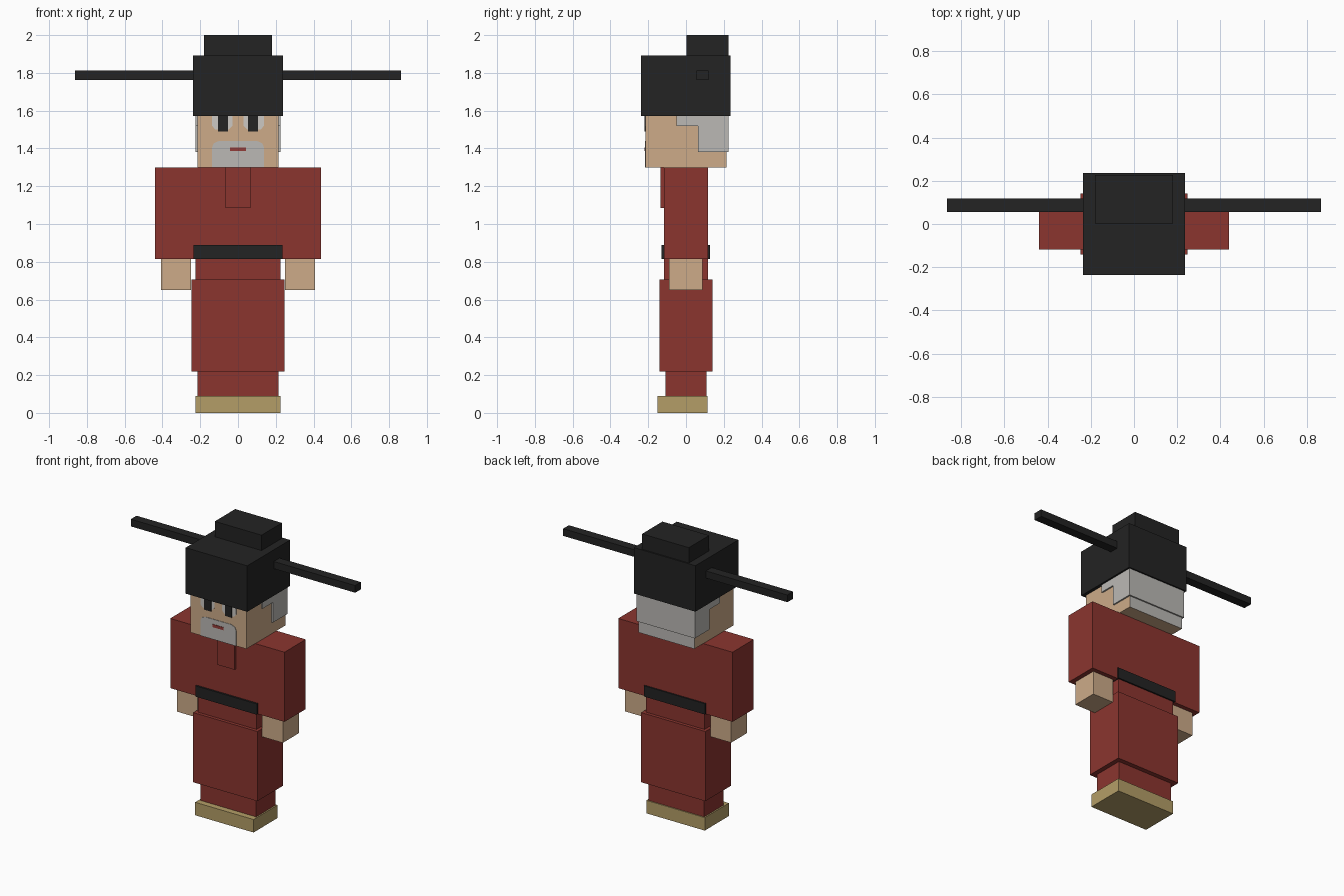
import bpy
import bmesh

if "Cube" in bpy.data.objects:
    bpy.data.objects.remove(bpy.data.objects["Cube"], do_unlink=True)


def material(name, r, g, b):
    # 8-bit display colour to linear
    lin = [((c / 255 + 0.055) / 1.055) ** 2.4 for c in (r, g, b)] + [1.0]
    m = bpy.data.materials.new(name)
    m.use_nodes = True
    m.diffuse_color = lin
    bsdf = next(n for n in m.node_tree.nodes if n.type == 'BSDF_PRINCIPLED')
    bsdf.inputs["Base Color"].default_value = lin
    bsdf.inputs["Roughness"].default_value = 0.9
    return m


RED = material("robe red", 139, 53, 47)
BLACK = material("hat black", 35, 35, 35)
SKIN = material("skin tan", 205, 171, 137)
GREY = material("hair grey", 187, 185, 181)
WHITE = material("eye white", 204, 200, 195)
LIP = material("lip red", 146, 60, 56)
OCHRE = material("shoe ochre", 180, 158, 103)


def prism(name, points, axis, lo, hi, *mats):
    """Extrude a 2D outline along x (points are y, z) or y (points are x, z)."""
    bm = bmesh.new()

    def place(p, d):
        return (d, p[0], p[1]) if axis == 'x' else (p[0], d, p[1])

    a = [bm.verts.new(place(p, lo)) for p in points]
    b = [bm.verts.new(place(p, hi)) for p in points]
    bm.faces.new(a)
    bm.faces.new(b[::-1])
    n = len(points)
    for i in range(n):
        j = (i + 1) % n
        bm.faces.new((a[i], b[i], b[j], a[j]))
    bmesh.ops.recalc_face_normals(bm, faces=bm.faces[:])
    mesh = bpy.data.meshes.new(name)
    bm.to_mesh(mesh)
    bm.free()
    for m in mats:
        mesh.materials.append(m)
    obj = bpy.data.objects.new(name, mesh)
    bpy.context.scene.collection.objects.link(obj)
    return obj


def box(name, x, y, z, *mats):
    outline = [(x[0], z[0]), (x[1], z[0]), (x[1], z[1]), (x[0], z[1])]
    return prism(name, outline, 'y', y[0], y[1], *mats)


def wide(name, half, y, z, *mats):
    return box(name, (-half, half), y, z, *mats)


# Body, from the ground up
wide("shoes", 0.225, (-0.15, 0.115), (0, 0.09), OCHRE)
wide("lower_legs", 0.215, (-0.108, 0.108), (0.09, 0.225), RED)
wide("skirt", 0.247, (-0.14, 0.14), (0.22, 0.705), RED)
wide("torso", 0.225, (-0.117, 0.117), (0.70, 1.30), RED)
wide("belt", 0.236, (-0.13, 0.127), (0.815, 0.89), BLACK)
wide("collar_flap", 0.067, (-0.135, -0.11), (1.085, 1.30), RED)

# Head, with the back of it covered by hair
head = wide("head", 0.215, (-0.215, 0.215), (1.30, 1.58), SKIN, GREY)
for f in head.data.polygons:
    if f.normal.y > 0.9:
        f.material_index = 1
prism("hair", [(-0.05, 1.60), (-0.05, 1.52), (0.063, 1.52), (0.063, 1.38),
               (0.225, 1.38), (0.225, 1.60)], 'x', -0.225, 0.225, GREY)

# Face plates
prism("beard", [(-0.138, 1.30), (0.138, 1.30), (0.138, 1.405), (0.128, 1.428),
                (0.10, 1.44), (-0.10, 1.44), (-0.128, 1.428), (-0.138, 1.405)],
      'y', -0.218, -0.213, GREY)
wide("mouth", 0.042, (-0.221, -0.213), (1.386, 1.406), LIP)

# Hat
wide("hat_base", 0.237, (-0.237, 0.235), (1.573, 1.893), BLACK)
wide("hat_crown", 0.18, (0.002, 0.226), (1.89, 2.0), BLACK)

# Mirrored parts
for side, s in (("left", 1), ("right", -1)):
    def span(a, b):
        return tuple(sorted((s * a, s * b)))

    box(side + "_sleeve", span(0.225, 0.44), (-0.117, 0.117), (0.815, 1.30), RED)
    box(side + "_hand", span(0.248, 0.408), (-0.09, 0.087), (0.65, 0.82), SKIN)
    box(side + "_hat_wing", span(0.23, 0.864), (0.055, 0.118), (1.762, 1.812), BLACK)
    eye = [(0.03, 1.58), (0.03, 1.52), (0.048, 1.50), (0.12, 1.50),
           (0.138, 1.52), (0.138, 1.58)]
    prism(side + "_eye_white", [(s * x, z) for x, z in eye], 'y', -0.218, -0.213, WHITE)
    box(side + "_pupil", span(0.053, 0.106), (-0.221, -0.213), (1.49, 1.58), BLACK)
